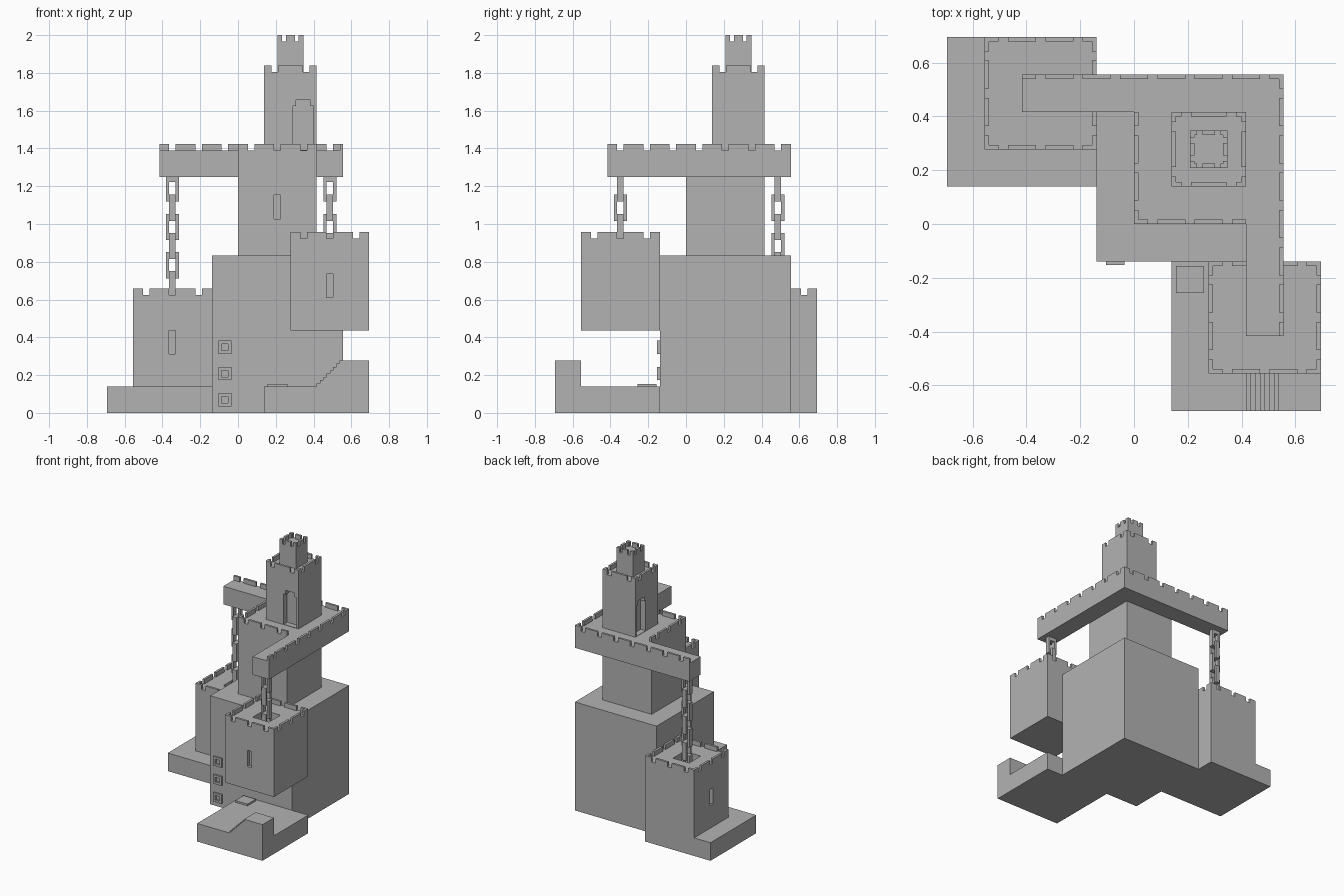
import bpy, bmesh
from mathutils import Vector

U = 2 / 14.4  # one building module; everything below is in modules

if "Cube" in bpy.data.objects:
    bpy.data.objects.remove(bpy.data.objects["Cube"], do_unlink=True)

stone = bpy.data.materials.new("grey stone")
stone.use_nodes = True
GREY = (0.45, 0.45, 0.45, 1)
stone.diffuse_color = GREY
stone.node_tree.nodes["Principled BSDF"].inputs["Base Color"].default_value = GREY


def finish(name, bm):
    bmesh.ops.scale(bm, vec=(U, U, U), verts=bm.verts)
    bmesh.ops.recalc_face_normals(bm, faces=bm.faces)
    mesh = bpy.data.meshes.new(name)
    bm.to_mesh(mesh)
    bm.free()
    mesh.materials.append(stone)
    obj = bpy.data.objects.new(name, mesh)
    bpy.context.collection.objects.link(obj)
    return obj


def boxes(name, spans):
    """One object from (low corner, high corner) boxes."""
    bm = bmesh.new()
    for lo, hi in spans:
        lo, hi = Vector(lo), Vector(hi)
        verts = bmesh.ops.create_cube(bm, size=1)["verts"]
        bmesh.ops.scale(bm, vec=hi - lo, verts=verts)
        bmesh.ops.translate(bm, vec=(lo + hi) / 2, verts=verts)
    return finish(name, bm)


def prism(name, outline, move):
    """Closed outline of 3D points pushed along a vector."""
    bm = bmesh.new()
    face = bm.faces.new([bm.verts.new(p) for p in outline])
    top = bmesh.ops.extrude_face_region(bm, geom=[face])["geom"]
    bmesh.ops.translate(bm, vec=move, verts=[v for v in top if isinstance(v, bmesh.types.BMVert)])
    return finish(name, bm)


def cut(obj, *spans):
    for lo, hi in spans:
        cutter = boxes("cutter", [(lo, hi)])
        cutter.hide_render = True
        mod = obj.modifiers.new("opening", "BOOLEAN")
        mod.operation, mod.solver, mod.object = "DIFFERENCE", "EXACT", cutter
        bpy.context.view_layer.objects.active = obj
        bpy.ops.object.modifier_apply(modifier=mod.name)
        bpy.data.objects.remove(cutter, do_unlink=True)


THICK, RISE = 0.12, 0.25


def merlons(axis, start, end, edge, inward, z, notches, gap):
    """Merlons along one straight edge, interrupted by notches."""
    stops = [start]
    for n in notches:
        stops += [n - gap / 2, n + gap / 2]
    stops.append(end)
    across = sorted((edge, edge + inward * THICK))
    spans = []
    for a, b in zip(stops[::2], stops[1::2]):
        lo, hi = [(a, across[0]), (b, across[1])]
        if axis == "y":
            lo, hi = lo[::-1], hi[::-1]
        spans.append(((*lo, z), (*hi, z + RISE)))
    return spans


def crown(name, x, y, size, z, offsets, gap):
    """Square ring of merlons."""
    spans = []
    for edge, inward in ((0, 1), (size, -1)):
        spans += merlons("x", x, x + size, y + edge, inward, z, [x + o for o in offsets], gap)
        spans += merlons("y", y, y + size, x + edge, inward, z, [y + o for o in offsets], gap)
    return boxes(name, spans)


def ring(axis, centre, w, h, depth, hole_w, hole_h):
    """Four bars framing a rectangular hole; axis is the horizontal direction."""
    cx, cy, cz = centre
    side, bar = (w - hole_w) / 2, (h - hole_h) / 2
    bars = [(-w / 2, -w / 2 + side, -h / 2, h / 2), (w / 2 - side, w / 2, -h / 2, h / 2),
            (-hole_w / 2, hole_w / 2, h / 2 - bar, h / 2), (-hole_w / 2, hole_w / 2, -h / 2, -h / 2 + bar)]
    spans = []
    for a, b, c, d in bars:
        lo, hi = (a, -depth / 2), (b, depth / 2)
        if axis == "y":
            lo, hi = lo[::-1], hi[::-1]
        spans.append(((cx + lo[0], cy + lo[1], cz + c), (cx + hi[0], cy + hi[1], cz + d)))
    return spans


# Great block and keep
boxes("great_block", [((-1, -1, 0), (4, 4, 6))])
keep = boxes("keep", [((0, 0, 6), (3, 3, 9))])
cut(keep, ((1.37, -1, 7.4), (1.62, 0.2, 8.3)))

# Terrace with two projecting beams
plan = [(-3, 3), (0, 3), (0, 0), (3, 0), (3, -3), (4, -3), (4, 4), (-3, 4)]
prism("terrace", [(x, y, 9) for x, y in plan], (0, 0, 1))
long_notches = [i + 0.5 for i in range(-3, 4)]
short_notches = [0.5, 1.5, 2.5]
rails = []
for axis in "xy":
    rails += merlons(axis, -3, 4, 4, -1, 10, long_notches, 0.25)
    rails += merlons(axis, 0, 3, 0, 1, 10, short_notches, 0.25)
boxes("terrace_merlons", rails)

# Upper tower with two stepped doorways, and the turret
tower = boxes("upper_tower", [((1, 1, 10), (3, 3, 13))])
for a, b, top in ((2.1, 2.88, 11.7), (2.22, 2.76, 11.93)):
    cut(tower, ((a, 0.5, 10.02), (b, 1.3, top)), ((0.5, a, 10.02), (1.3, b, top)))
crown("upper_tower_merlons", 1, 1, 2, 13, [0.4, 1.6], 0.25)
boxes("turret", [((1.5, 1.5, 13), (2.5, 2.5, 14.15))])
crown("turret_merlons", 1.5, 1.5, 1, 14.15, [0.26, 0.74], 0.15)

# Corner towers with chain shafts and arrow slits
for side, x, y, z0, z1 in (("right", -4, 2, 1, 4.5), ("left", 2, -4, 3.15, 6.65)):
    corner = boxes(side + "_tower", [((x, y, z0), (x + 3, y + 3, z1))])
    cut(corner, ((x + 1, y + 1, z1 - 1), (x + 2, y + 2, z1 + 1)),
        ((x + 1.37, y - 1, z0 + 1.25), (x + 1.62, y + 0.2, z0 + 2.15)))
    if side == "right":
        cut(corner, ((x - 1, y + 1.37, z0 + 1.25), (x + 0.2, y + 1.62, z0 + 2.15)))
    crown(side + "_tower_merlons", x, y, 3, z1, short_notches, 0.25)
    # Chain of alternating links from the beam down into the shaft
    links, z, axis = [], 8.55, "x"
    while z - 0.5 > z1 - 1:
        links += ring(axis, (x + 1.5, y + 1.5, z), 0.5, 1, 0.25, 0.25, 0.5)
        z, axis = z - 0.73, "y" if axis == "x" else "x"
    boxes(side + "_chain", links)

# Low plinths
boxes("right_plinth", [((-5, 1, 0), (-1, 5, 1))])
boxes("left_plinth", [((1, -5, 0), (5, -1, 1))])

# Stair climbing to the corner landing
STEPS = 8
profile = [(5, 1), (3, 1)]
for i in range(STEPS):
    profile += [(3 + i / STEPS, 1 + (i + 1) / STEPS), (3 + (i + 1) / STEPS, 1 + (i + 1) / STEPS)]
profile.append((5, 2))
prism("corner_stair", [(x, -5, z) for x, z in profile], (0, 1, 0))

# Trapdoor and small framed windows
boxes("trapdoor", [((1.13, -1.85, 1), (1.88, -1.13, 1.1))])
frames = []
for z in (0.5, 1.5, 2.5):
    frames += ring("x", (-0.5, -1.05, z), 0.5, 0.5, 0.1, 0.25, 0.25)
boxes("window_frames", frames)
